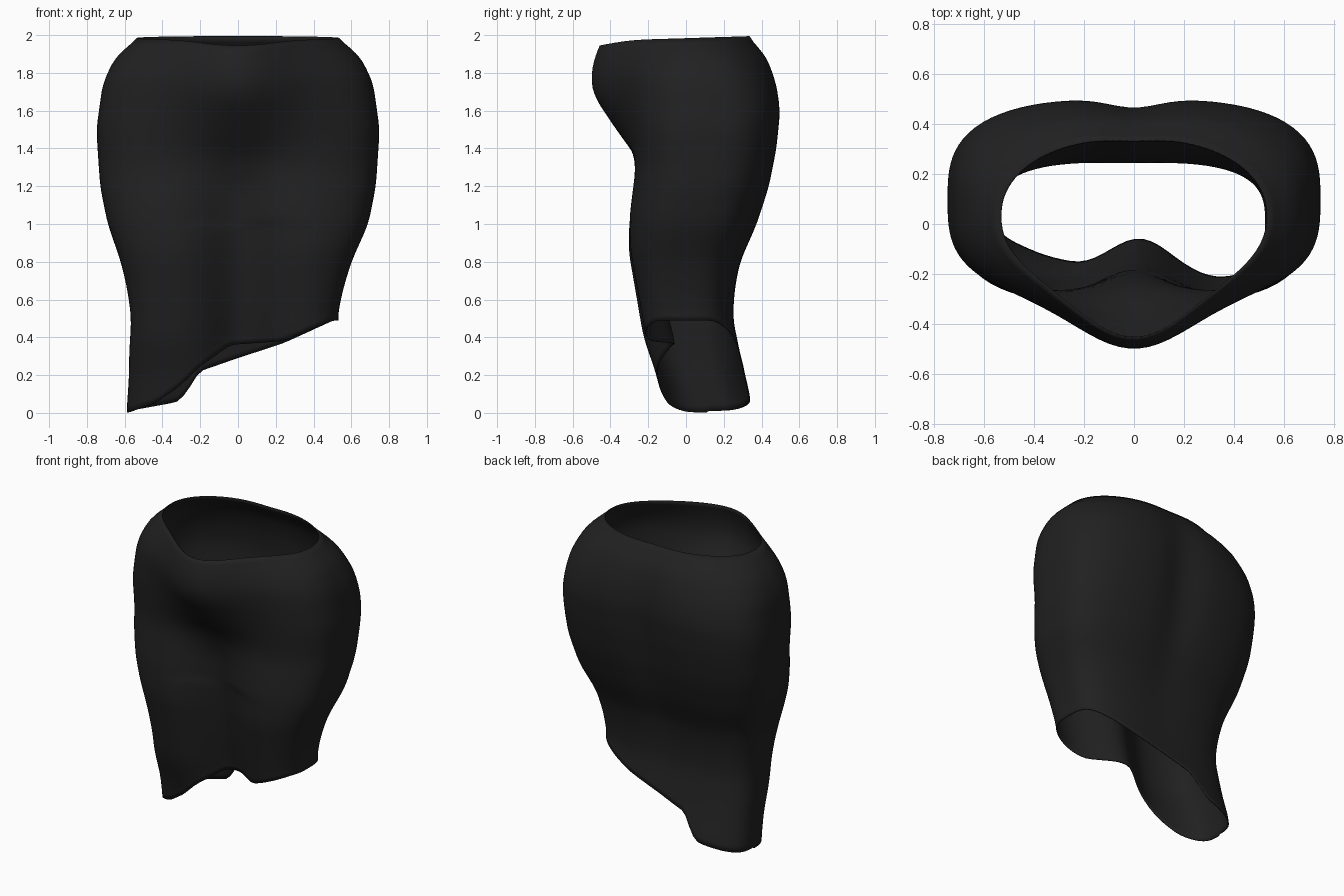
import bpy, bmesh, math

cube = bpy.data.objects.get("Cube")
if cube:
    bpy.data.objects.remove(cube, do_unlink=True)


def lerp_keys(keys, t):
    if t <= keys[0][0]:
        return keys[0][1]
    for (a, u), (b, v) in zip(keys, keys[1:]):
        if t <= b:
            return u + (v - u) * (t - a) / (b - a)
    return keys[-1][1]


def soft(keys, t, w=0.05):
    """Key interpolation with rounded corners."""
    return sum(lerp_keys(keys, t + d) for d in (-w, -w / 2, 0, w / 2, w)) / 5


def bump(x, centre, width):
    return math.exp(-((x - centre) / width) ** 2)


# Body profiles, each keyed by height
HALF_WIDTH = [(0, .59), (.3, .57), (.5, .545), (.65, .57), (.8, .61), (1, .69), (1.2, .73),
              (1.5, .75), (1.75, .715), (1.9, .64), (1.96, .56), (2, .50)]
SHIFT = [(.2, 0), (.5, -.02), (.8, -.01), (1, 0)]
BACK = [(.05, .36), (.3, .29), (.5, .25), (.65, .26), (.8, .29), (1, .38), (1.2, .445),
        (1.4, .485), (1.6, .505), (1.75, .485), (1.9, .43), (2, .33)]
THIGH = [(0, -.125), (.2, -.175), (.4, -.245), (.6, -.28), (.85, -.325), (1.05, -.32),
         (1.3, -.285), (1.6, -.31), (1.8, -.33), (2, -.27)]
CENTRE = [(.36, -.06), (.6, -.12), (.8, -.16), (1, -.19), (1.2, -.21), (1.35, -.26), (1.5, -.37),
          (1.68, -.49), (1.78, -.505), (1.9, -.48), (2, -.43)]
POWER = [(.2, 3), (.5, 3.2), (1.6, 3), (1.85, 2.5), (2, 2.1)]
# Slanted hem, keyed by sideways position
HEM_FRONT = [(-.56, 0), (-.42, .05), (-.3, .14), (-.2, .24), (-.03, .36), (.25, .38), (.53, .49)]
HEM_BACK = [(-.56, .01), (-.3, .06), (-.25, .13), (-.2, .22), (0, .29), (.25, .37), (.53, .49)]


def superellipse(angle, power):
    c, s = math.cos(angle), math.sin(angle)
    r = (abs(c) ** power + abs(s) ** power) ** (-1 / power)
    return r * c, r * s


def surface_point(angle, z):
    front, back = soft(THIGH, z), soft(BACK, z)
    mid, half = (front + back) / 2, (back - front) / 2
    c, s = superellipse(angle, soft(POWER, z))
    x, y = soft(SHIFT, z) + soft(HALF_WIDTH, z) * c, mid + half * s
    if s > 0:
        # groove down the back
        y -= .04 * bump(x, 0, .14) * bump(z, 1.4, .55)
    else:
        # rounded belly above, hollow between the thighs below
        width = soft([(.4, .19), (1.2, .22), (1.5, .29), (2, .31)], z)
        y += (soft(CENTRE, z) - front) * bump(x, .02 * (z < 1), width) * abs(s)
    return x, y, z


COLUMNS, ROWS = 112, 56
bm = bmesh.new()
rings = []
for r in range(ROWS + 1):
    ring = []
    for k in range(COLUMNS):
        a = math.tau * (k + .5) / COLUMNS
        s = math.sin(a)
        x_hem = .56 * superellipse(a, 3)[0]
        hem = soft(HEM_BACK if s > 0 else HEM_FRONT, x_hem, .02)
        # waistline, dipping slightly at the middle of the front
        top = 1.985 + .01 * s - .03 * (s < 0) * bump(x_hem, 0, .25)
        z = hem + (top - hem) * r / ROWS
        ring.append(bm.verts.new(surface_point(a, z)))
    rings.append(ring)
for low, high in zip(rings, rings[1:]):
    for k in range(COLUMNS):
        n = (k + 1) % COLUMNS
        bm.faces.new((low[k], low[n], high[n], high[k]))

mesh = bpy.data.meshes.new("skirt")
bm.to_mesh(mesh)
bm.free()
skirt = bpy.data.objects.new("skirt", mesh)
bpy.context.collection.objects.link(skirt)

# Black cloth
cloth = bpy.data.materials.new("black cloth")
cloth.use_nodes = True
colour = (.015, .015, .015, 1)
cloth.diffuse_color = colour
cloth.node_tree.nodes["Principled BSDF"].inputs["Base Color"].default_value = colour
mesh.materials.append(cloth)

# Thin fabric, smooth shading
fabric = skirt.modifiers.new("fabric", "SOLIDIFY")
fabric.thickness = .006
fabric.offset = -1
bpy.ops.object.select_all(action="DESELECT")
skirt.select_set(True)
bpy.context.view_layer.objects.active = skirt
bpy.ops.object.shade_smooth_by_angle(angle=math.radians(50))
